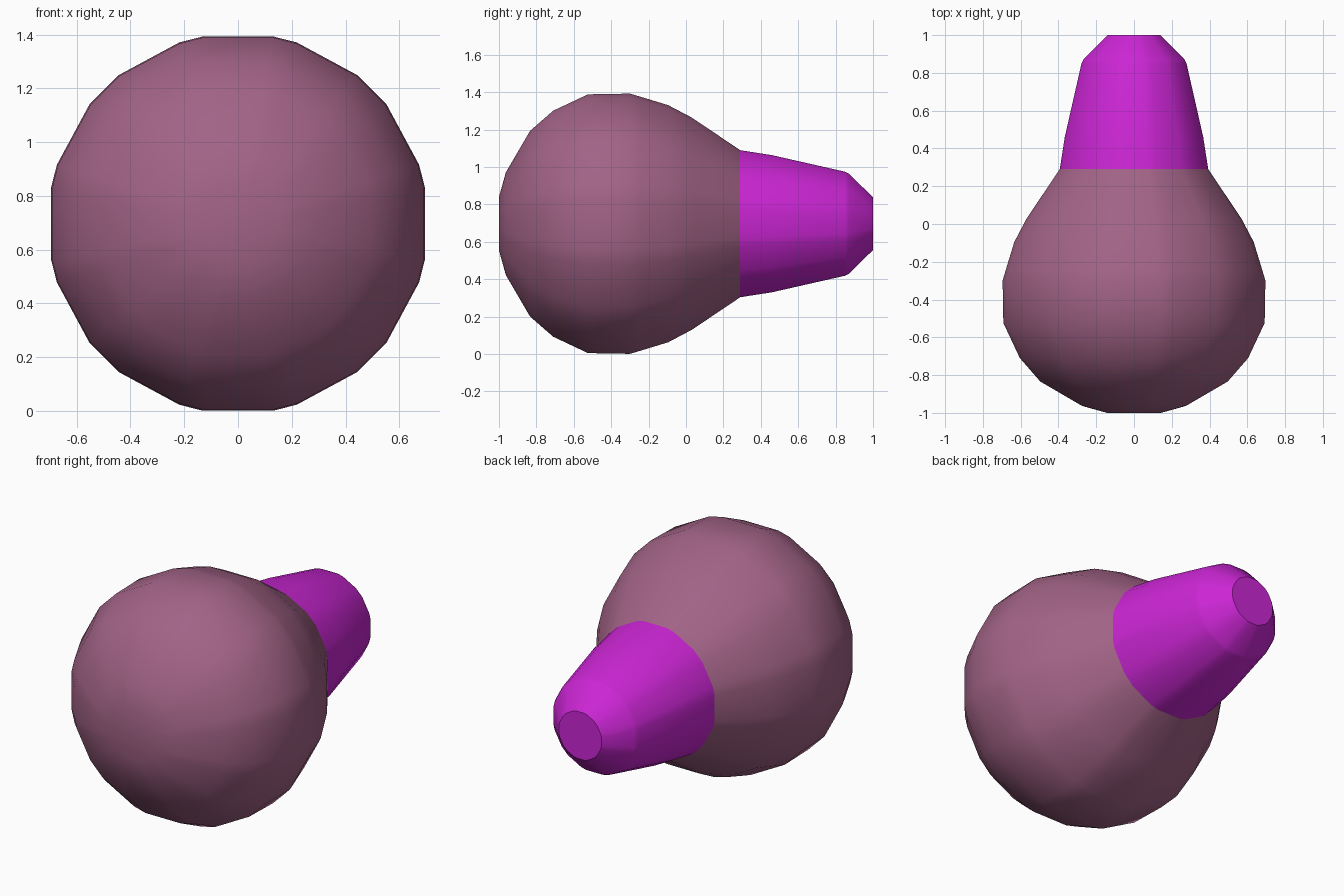
import bpy, bmesh, math

cube = bpy.data.objects.get("Cube")
if cube:
    bpy.data.objects.remove(cube, do_unlink=True)

CENTRE_Z = 0.697
# Slightly uneven facet angles, repeated in each quarter turn
QUARTER = [10.7, 18.0, 38.7, 51.3, 72.0, 79.3]
ANGLES = [math.radians(a + 90 * q) for q in range(4) for a in QUARTER]


def material(name, colour):
    mat = bpy.data.materials.new(name)
    mat.use_nodes = True
    mat.diffuse_color = (*colour, 1)
    mat.node_tree.nodes["Principled BSDF"].inputs["Base Color"].default_value = (*colour, 1)
    return mat


def lathe(name, profile, mat, cap_start=False, cap_end=False):
    """Turn a profile of (y, radius) pairs around the y axis."""
    bm = bmesh.new()
    rings = [[bm.verts.new((r * math.sin(a), y, CENTRE_Z + r * math.cos(a))) for a in ANGLES]
             for y, r in profile]
    n = len(ANGLES)
    for low, high in zip(rings, rings[1:]):
        for i in range(n):
            j = (i + 1) % n
            bm.faces.new((low[i], low[j], high[j], high[i]))
    if cap_start:
        bm.faces.new(rings[0])
    if cap_end:
        bm.faces.new(rings[-1])
    bmesh.ops.recalc_face_normals(bm, faces=bm.faces)
    # An open shell is checked against its axis so that it faces outward
    side = next(f for f in bm.faces if len(f.verts) == 4)
    c = side.calc_center_median()
    if side.normal.x * c.x + side.normal.z * (c.z - CENTRE_Z) < 0:
        bmesh.ops.reverse_faces(bm, faces=bm.faces)
    mesh = bpy.data.meshes.new(name)
    bm.to_mesh(mesh)
    bm.free()
    mesh.materials.append(mat)
    obj = bpy.data.objects.new(name, mesh)
    bpy.context.collection.objects.link(obj)
    bpy.ops.object.select_all(action='DESELECT')
    obj.select_set(True)
    bpy.context.view_layer.objects.active = obj
    bpy.ops.object.shade_smooth_by_angle(angle=math.radians(35))
    return obj


mauve = material("dusty mauve", (0.36, 0.125, 0.24))
magenta = material("bright magenta", (0.60, 0.019, 0.66))

# Rounded glass bulb, tapering towards the neck
lathe("bulb", [(-1.0, 0.145), (-0.963, 0.28), (-0.834, 0.505), (-0.71, 0.615),
               (-0.524, 0.704), (-0.30, 0.708), (-0.24, 0.69), (-0.095, 0.645),
               (0.03, 0.578), (0.29, 0.40)], mauve, cap_start=True)

# Tapered base with a chamfered tip
lathe("bulb_base", [(0.29, 0.40), (0.46, 0.373), (0.85, 0.283), (0.872, 0.272),
                    (1.0, 0.143)], magenta, cap_end=True)
